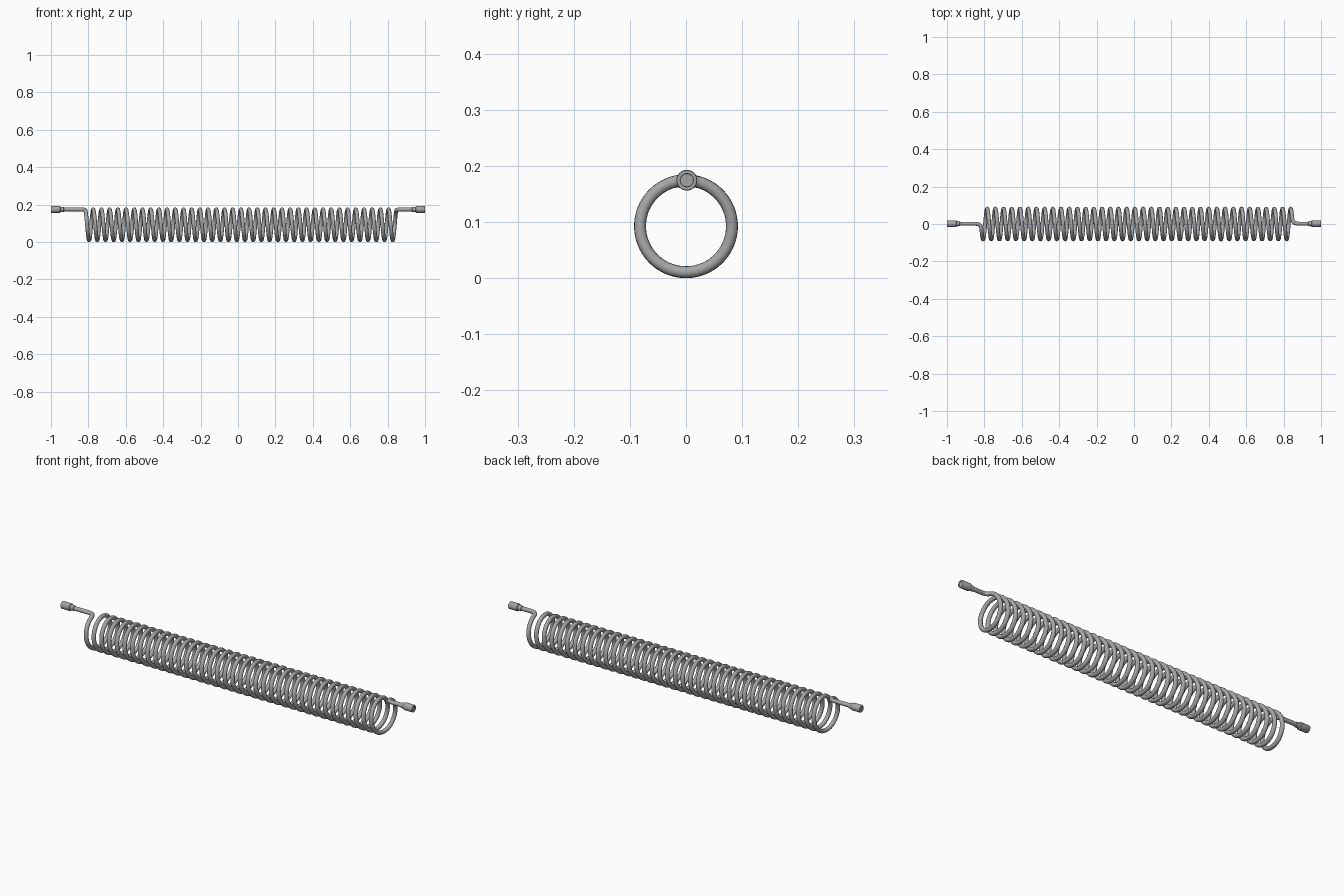
import bpy, bmesh
from math import sin, cos, pi, radians
from mathutils import Vector

if "Cube" in bpy.data.objects:
    bpy.data.objects.remove(bpy.data.objects["Cube"])

R, WIRE, TURNS = 0.082, 0.0105, 38
ZC = R + WIRE
TOP = ZC + R
X0, X1 = -0.818, 0.849
LEAD_Y = 0.0015

metal = bpy.data.materials.new("dark_grey_metal")
metal.diffuse_color = (0.38, 0.38, 0.38, 1)
metal.use_nodes = True
metal.node_tree.nodes["Principled BSDF"].inputs["Base Color"].default_value = metal.diffuse_color


def helix(a):
    x = X0 + (X1 - X0) * a / (2 * pi * TURNS)
    return Vector((x, -R * sin(a), ZC + R * cos(a)))


def lead(x):
    return Vector((x, LEAD_Y, TOP))


def bend(a, b, c, n=10):
    return [a * (1 - t) ** 2 + b * (2 * t * (1 - t)) + c * t * t
            for t in (i / n for i in range(n + 1))]


# Coiled tube with straight leads and rounded bends
a0, a1 = 0.32, 2 * pi * TURNS - 0.32
steps = TURNS * 36
path = [lead(-0.94)]
path += bend(lead(-0.85), lead(X0 - 0.001), helix(a0))
path += [helix(a0 + (a1 - a0) * i / steps) for i in range(1, steps)]
path += bend(helix(a1), lead(X1 + 0.001), lead(0.88))
path += [lead(0.94)]

curve = bpy.data.curves.new("coiled_tube", 'CURVE')
curve.dimensions = '3D'
curve.bevel_depth = WIRE
curve.bevel_resolution = 6
curve.use_fill_caps = True
curve.materials.append(metal)
spline = curve.splines.new('POLY')
spline.points.add(len(path) - 1)
for p, co in zip(spline.points, path):
    p.co = (*co, 1)
tube = bpy.data.objects.new("coiled_tube", curve)
bpy.context.collection.objects.link(tube)
bpy.context.view_layer.objects.active = tube
tube.select_set(True)
bpy.ops.object.convert(target='MESH')
bpy.ops.object.shade_smooth_by_angle(angle=radians(40))


# End connectors: turned profile of (distance along x, radius)
PROFILE = [(0.930, 0.0105), (0.932, 0.0130), (0.949, 0.0140), (0.952, 0.0185),
           (0.998, 0.0185), (1.0, 0.0175), (1.0, 0.0120), (0.997, 0.0115)]


def connector(name, side, n=32):
    bm = bmesh.new()
    rings = [[bm.verts.new((side * x, LEAD_Y + r * cos(2 * pi * i / n),
                            TOP + r * sin(2 * pi * i / n)))
              for i in range(n)] for x, r in PROFILE]
    for a, b in zip(rings, rings[1:]):
        for i in range(n):
            j = (i + 1) % n
            bm.faces.new((a[i], a[j], b[j], b[i]))
    bm.faces.new(rings[0])
    bm.faces.new(rings[-1])
    bmesh.ops.recalc_face_normals(bm, faces=bm.faces)
    mesh = bpy.data.meshes.new(name)
    bm.to_mesh(mesh)
    bm.free()
    mesh.materials.append(metal)
    obj = bpy.data.objects.new(name, mesh)
    bpy.context.collection.objects.link(obj)
    bpy.ops.object.select_all(action='DESELECT')
    obj.select_set(True)
    bpy.context.view_layer.objects.active = obj
    bpy.ops.object.shade_smooth_by_angle(angle=radians(30))


connector("left_connector", -1)
connector("right_connector", 1)
